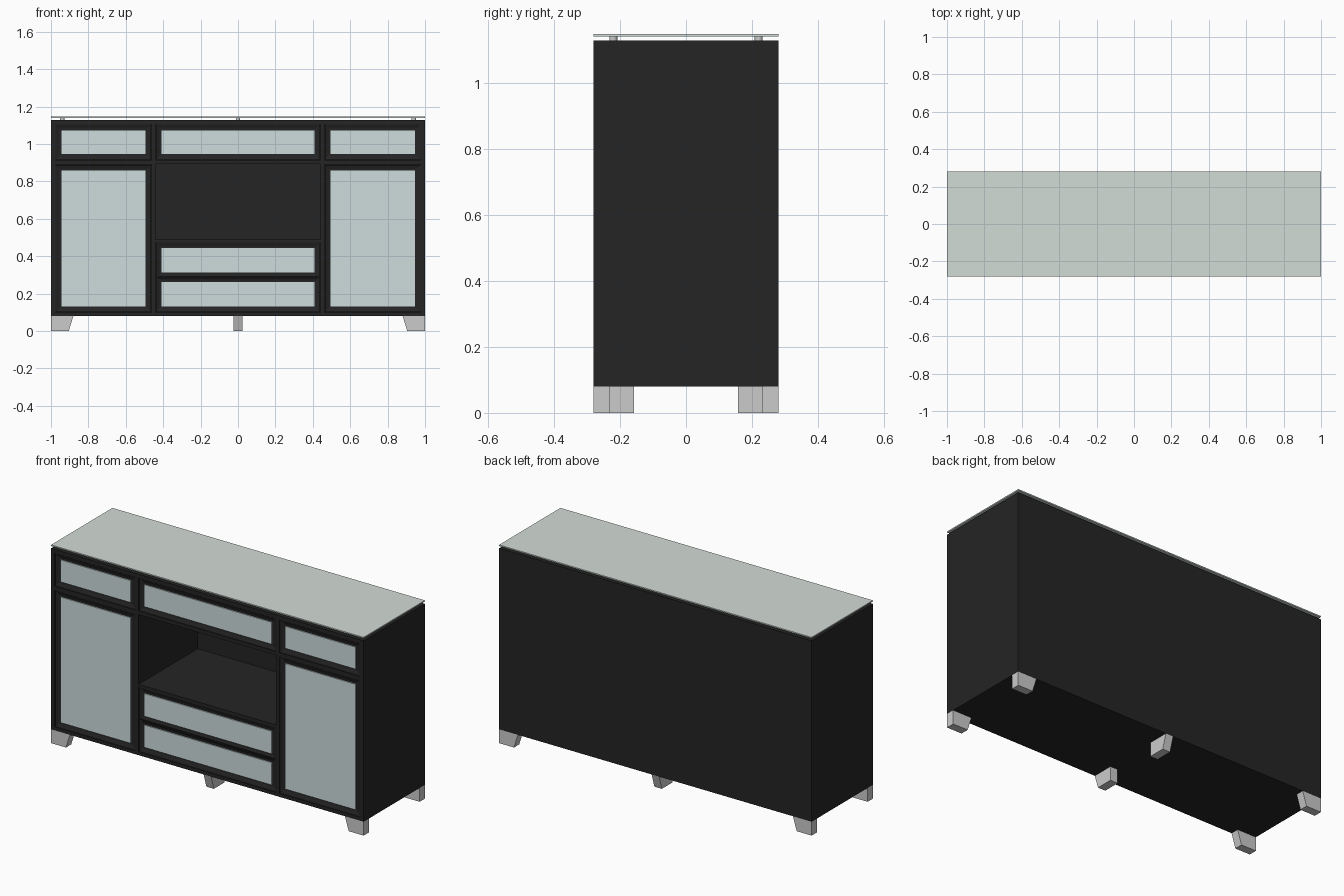
import bpy, bmesh

if "Cube" in bpy.data.objects:
    bpy.data.objects.remove(bpy.data.objects["Cube"])


def material(name, colour):
    m = bpy.data.materials.new(name)
    m.diffuse_color = colour
    m.use_nodes = True
    m.node_tree.nodes["Principled BSDF"].inputs["Base Color"].default_value = m.diffuse_color
    return m


BLACK = material("black_wood", (0.018, 0.018, 0.018, 1))
GLASS = material("pale_glass", (0.62, 0.72, 0.72, 1))
TOP = material("top_glass", (0.65, 0.72, 0.67, 1))


def add_object(name, bm, mat=None):
    bmesh.ops.recalc_face_normals(bm, faces=bm.faces)
    me = bpy.data.meshes.new(name)
    bm.to_mesh(me)
    bm.free()
    ob = bpy.data.objects.new(name, me)
    bpy.context.collection.objects.link(ob)
    if mat:
        me.materials.append(mat)
    return ob


def box_mesh(x, y, z):
    bm = bmesh.new()
    bmesh.ops.create_cube(bm, size=1)
    for v in bm.verts:
        v.co = [r[0] if c < 0 else r[1] for c, r in zip(v.co, (x, y, z))]
    return bm


def box(name, x, y, z, mat=None):
    return add_object(name, box_mesh(x, y, z), mat)


def front_panel(name, x, z):
    """Framed door or drawer front with an inset glass pane."""
    g, w = 0.002, 0.03
    x, z = (x[0] + g, x[1] - g), (z[0] + g, z[1] - g)
    bm = box_mesh(x, (-0.277, -0.255), z)
    face = min(bm.faces, key=lambda f: f.calc_center_median().y)
    bmesh.ops.inset_region(bm, faces=[face], thickness=w)
    for v in face.verts:
        v.co.y += 0.008
    add_object(name + "_frame", bm, BLACK)
    box(name + "_glass", (x[0] + w, x[1] - w), (-0.275, -0.268),
        (z[0] + w, z[1] - w), GLASS)


# Carcass
D = (-0.28, 0.28)
INNER = (-0.28, 0.26)
box("bottom_board", (-1, 1), D, (0.08, 0.10), BLACK)
box("top_board", (-1, 1), D, (1.105, 1.127), BLACK)
box("back_panel", (-0.977, 0.977), (0.26, 0.28), (0.10, 1.105), BLACK)
box("niche_ceiling", (-0.44, 0.44), INNER, (0.893, 0.914), BLACK)
box("niche_floor", (-0.44, 0.44), INNER, (0.472, 0.49), BLACK)
for s, side in ((-1, "left"), (1, "right")):
    def span(a, b):
        return tuple(sorted((s * a, s * b)))
    box(side + "_side_panel", span(0.977, 1), D, (0.10, 1.105), BLACK)
    box(side + "_divider", span(0.44, 0.462), INNER, (0.10, 1.105), BLACK)
    box(side + "_shelf", span(0.462, 0.977), INNER, (0.89, 0.914), BLACK)
    # Side door and drawer
    front_panel(side + "_door", span(0.462, 0.977), (0.10, 0.89))
    front_panel(side + "_drawer", span(0.462, 0.977), (0.914, 1.105))

# Centre drawers
for name, z in (("upper", (0.914, 1.105)), ("middle", (0.282, 0.475)),
                ("lower", (0.10, 0.293))):
    if name == "middle":
        z = (0.28, 0.475)
    front_panel("centre_" + name + "_drawer", (-0.44, 0.44), z)


def foot(name, axis, outer, inner_top, inner_bottom, other):
    """Foot block whose end slopes; axis is the sloping direction."""
    a = 0 if axis == "x" else 1
    ranges = [None, None, (0, 0.08)]
    ranges[a] = tuple(sorted((outer, inner_top)))
    ranges[1 - a] = tuple(sorted(other))
    bm = box_mesh(*ranges)
    for v in bm.verts:
        if v.co.z < 0.01 and abs(v.co[a] - inner_top) < 1e-4:
            v.co[a] = inner_bottom
    add_object(name, bm)


# Feet and top standoffs
for t, end in ((-1, "front"), (1, "back")):
    for s, side in ((-1, "left"), (1, "right")):
        foot(f"{end}_{side}_foot", "x", s, s * 0.88, s * 0.905,
             (t * 0.28, t * 0.232))
    foot(f"{end}_middle_foot", "y", t * 0.157, t * 0.28, t * 0.255,
         (-0.024, 0.024))
    for x in (-0.94, 0, 0.94):
        bpy.ops.mesh.primitive_cylinder_add(
            vertices=24, radius=0.012, depth=0.013, location=(x, t * 0.22, 1.1335))
        bpy.context.object.name = f"{end}_standoff"
        bpy.ops.object.shade_smooth_by_angle()

# Glass top
box("glass_top", (-1, 1), D, (1.14, 1.147), TOP)
